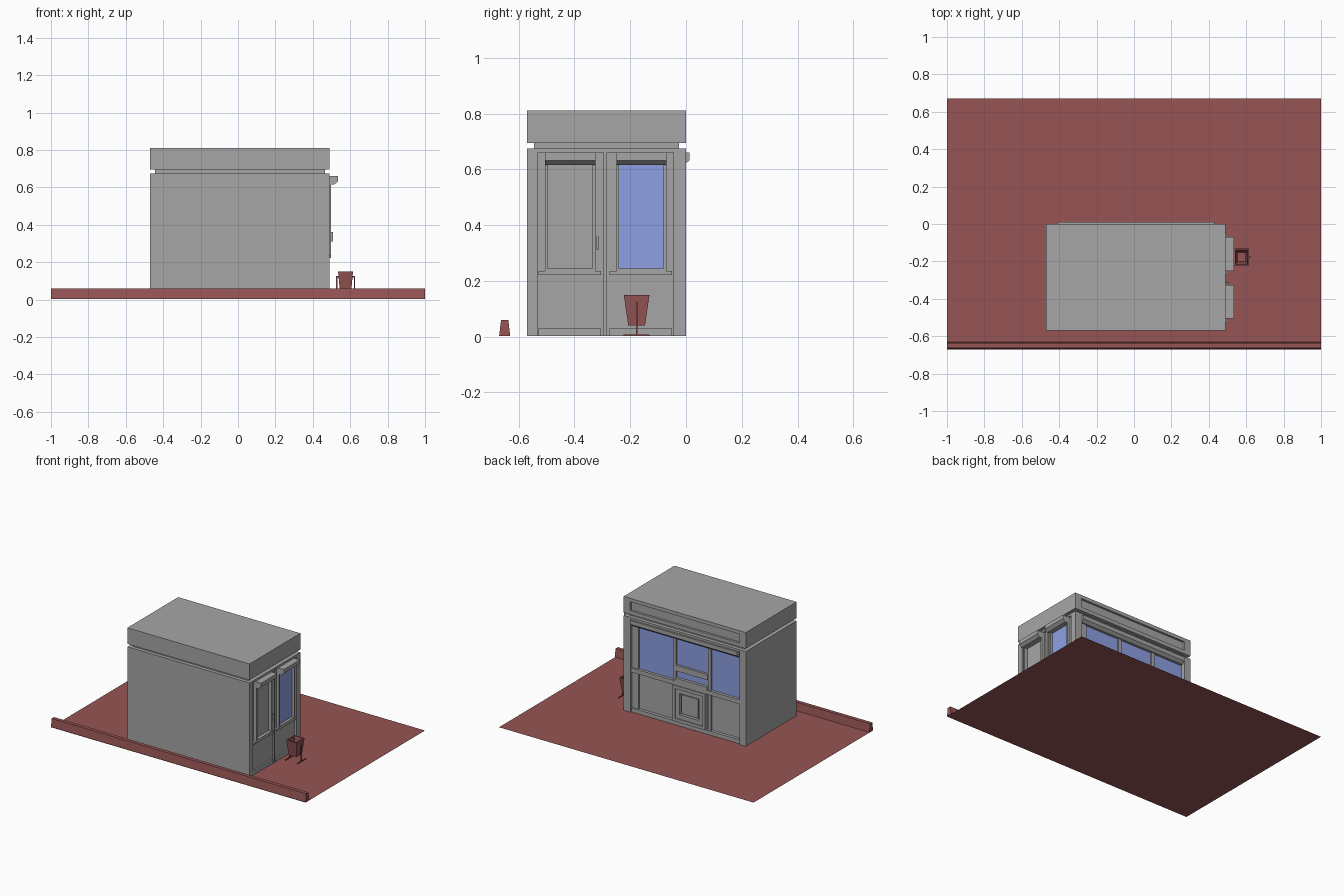
import bpy
import bmesh
from mathutils import Vector

default_cube = bpy.data.objects.get("Cube")
if default_cube:
    bpy.data.objects.remove(default_cube, do_unlink=True)


def make_material(name, colour):
    material = bpy.data.materials.new(name)
    material.use_nodes = True
    material.diffuse_color = (*colour, 1)
    shader = material.node_tree.nodes["Principled BSDF"]
    shader.inputs["Base Color"].default_value = (*colour, 1)
    return material


GREY = make_material("plaster grey", (0.38, 0.38, 0.38))
RED = make_material("paving red", (0.31, 0.09, 0.09))
BLUE = make_material("window blue", (0.27, 0.35, 0.76))

# Main dimensions of the kiosk
LEFT, RIGHT, FRONT, BACK = -0.47, 0.49, -0.57, 0.0
WALL_TOP, FASCIA_BOTTOM, ROOF = 0.675, 0.695, 0.81
FLOOR = 0.002
SIDE_WALL = RIGHT - 0.014
BACK_WALL = BACK - 0.03


def add_object(name, mesh_builder, material):
    mesh = bpy.data.meshes.new(name)
    bm = bmesh.new()
    mesh_builder(bm)
    bmesh.ops.recalc_face_normals(bm, faces=bm.faces)
    bm.to_mesh(mesh)
    bm.free()
    mesh.materials.append(material)
    obj = bpy.data.objects.new(name, mesh)
    bpy.context.scene.collection.objects.link(obj)
    return obj


def box(name, x_range, y_range, z_range, material=GREY):
    ranges = (x_range, y_range, z_range)

    def build(bm):
        bmesh.ops.create_cube(bm, size=1)
        for vert in bm.verts:
            vert.co = Vector([r[1] if c > 0 else r[0] for c, r in zip(vert.co, ranges)])
    return add_object(name, build, material)


def prism(name, profile, start, end, place, material=GREY):
    """Extrude a 2D profile; place maps (u, v, along) to a point."""
    def build(bm):
        loops = [[bm.verts.new(place(u, v, t)) for u, v in profile] for t in (start, end)]
        bm.faces.new(loops[0])
        bm.faces.new(loops[1])
        for i in range(len(profile)):
            j = (i + 1) % len(profile)
            bm.faces.new((loops[0][i], loops[0][j], loops[1][j], loops[1][i]))
    return add_object(name, build, material)


def side_part(name, y_range, z_range, face=RIGHT, material=GREY):
    return box(name, (SIDE_WALL - 0.01, face), y_range, z_range, material)


def back_part(name, x_range, z_range, face=BACK, material=GREY):
    return box(name, x_range, (BACK_WALL - 0.01, face), z_range, material)


def frame(part, name, across, up, width, face):
    """Four bars around a rectangle on a wall."""
    (a, b), (low, high) = across, up
    part(name + "_start", (a, a + width), up, face)
    part(name + "_end", (b - width, b), up, face)
    part(name + "_bottom", (a + width, b - width), (low, low + width), face)
    part(name + "_top", (a + width, b - width), (high - width, high), face)


# Paving and kerb
def paving(bm):
    corners = [(-1, -0.67), (1, -0.67), (1, 0.67), (-1, 0.67)]
    bm.faces.new([bm.verts.new((x, y, 0)) for x, y in corners])


add_object("paving", paving, RED)
prism("kerb", [(-0.67, FLOOR), (-0.63, FLOOR), (-0.637, 0.06), (-0.663, 0.06)],
      -1, 1, lambda u, v, t: (t, u, v), RED)

# Wall core, roof neck and fascia
box("wall_core", (LEFT, SIDE_WALL), (FRONT, BACK_WALL), (FLOOR, WALL_TOP))
box("roof_neck", (LEFT + 0.025, RIGHT - 0.025), (FRONT + 0.025, BACK - 0.025),
    (WALL_TOP, FASCIA_BOTTOM))
box("fascia", (LEFT, RIGHT), (FRONT, BACK - 0.015), (FASCIA_BOTTOM, ROOF))
FASCIA_LOW, FASCIA_HIGH = 0.722, 0.785
for name, z_range in (("lower", (FASCIA_BOTTOM, FASCIA_LOW)), ("upper", (FASCIA_HIGH, ROOF))):
    back_part("fascia_" + name + "_rail", (LEFT, RIGHT), z_range)
for name, x_range in (("right", (LEFT, LEFT + 0.05)), ("left", (RIGHT - 0.05, RIGHT))):
    back_part("fascia_" + name + "_end", x_range, (FASCIA_LOW, FASCIA_HIGH))

# Corner pilasters and slim post on the entrance side
FULL = (FLOOR, WALL_TOP)
side_part("front_corner", (FRONT, FRONT + 0.04), FULL)
box("shared_corner", (RIGHT - 0.055, RIGHT), (BACK - 0.045, BACK), FULL)
back_part("far_corner", (LEFT, LEFT + 0.05), FULL)
side_part("middle_post", (-0.295, -0.283), FULL)
side_part("side_top_rail", (FRONT, BACK), (0.66, WALL_TOP))
back_part("back_top_rail", (LEFT, RIGHT), (0.66, WALL_TOP))

# Canopy section: projection from the wall against height
CANOPY = [(-0.02, 0.618), (0.025, 0.615), (0.045, 0.632), (0.045, 0.66), (-0.02, 0.66)]

# Door and side window share frames, sills and canopies
BAY_LOW = 0.235
for name, start, end in (("door", -0.505, -0.325), ("window", -0.25, -0.07)):
    frame(side_part, name + "_frame", (start, end), (BAY_LOW, 0.66), 0.01, RIGHT + 0.008)
    prism(name + "_canopy", CANOPY, start, end, lambda u, v, t: (RIGHT + u, t, v))
    sill = (start - 0.024, end + 0.02)
    side_part(name + "_sill", sill, (BAY_LOW - 0.013, BAY_LOW), RIGHT + 0.006)
    side_part(name + "_plinth", sill, (FLOOR, 0.03), RIGHT - 0.003)
side_part("window_glass", (-0.24, -0.08), (BAY_LOW + 0.01, 0.62), SIDE_WALL + 0.004, BLUE)
side_part("door_handle", (-0.32, -0.314), (0.31, 0.36), RIGHT + 0.018)

# Shop front: plinth, counter rail, canopy and window posts
OPENING = (LEFT + 0.05, RIGHT - 0.055)
back_part("shop_plinth", OPENING, (FLOOR, 0.03), BACK - 0.008)
back_part("counter_rail", OPENING, (0.285, 0.315), BACK - 0.006)
prism("shop_canopy", [(u - 0.033, v) for u, v in CANOPY], -0.41, 0.43,
      lambda u, v, t: (t, BACK + u, v))
PANES = (("right_pane", -0.415, -0.185), ("middle_pane", -0.16, 0.09), ("left_pane", 0.115, 0.385))
for name, start, end in PANES:
    back_part(name, (start, end), (0.315, 0.63), BACK_WALL + 0.004, BLUE)
POSTS = ((-0.185, -0.16), (0.09, 0.115), (0.385, OPENING[1]))
for number, x_range in enumerate(POSTS):
    back_part("window_post_" + str(number), x_range, (0.03, 0.63), BACK - 0.016)
back_part("hatch_rail", (-0.16, 0.09), (0.385, 0.425), BACK - 0.01)
back_part("hatch_shelf", (-0.16, 0.09), (0.315, 0.335), BACK - 0.006)

# Raised display box with stepped centre
frame(back_part, "display_frame", (-0.15, 0.11), (0.03, 0.285), 0.022, BACK)
frame(back_part, "display_trim", (-0.128, 0.088), (0.052, 0.263), 0.03, BACK - 0.008)
back_part("display_panel", (-0.085, 0.045), (0.09, 0.225), BACK - 0.016)


# Tapered open litter bin hung on a stand
BIN = Vector((0.575, -0.177, 0))


def litter_bin(bm):
    levels = ((0.04, 0.046, 0.15), (0.033, 0.039, 0.15), (0.022, 0.024, 0.05))
    outer = (0.03, 0.03, 0.04)
    signs = ((-1, -1), (1, -1), (1, 1), (-1, 1))
    rings = [[bm.verts.new(BIN + Vector((sx * w, sy * d, z))) for sx, sy in signs]
             for w, d, z in (outer, *levels)]
    for low, high in zip(rings, rings[1:]):
        for i in range(4):
            j = (i + 1) % 4
            bm.faces.new((low[i], low[j], high[j], high[i]))
    bm.faces.new(rings[0])
    bm.faces.new(rings[-1])


add_object("litter_bin", litter_bin, RED)
for name, sign in (("inner", -1), ("outer", 1)):
    x = BIN.x + sign * 0.047
    leg = (x - 0.003, x + 0.003)
    box(name + "_bin_leg", leg, (BIN.y - 0.003, BIN.y + 0.003), (FLOOR, 0.125), RED)
    box(name + "_bin_foot", leg, (BIN.y - 0.047, BIN.y + 0.047), (FLOOR, 0.008), RED)
    pivot = sorted((x, x - sign * 0.014))
    box(name + "_bin_pivot", pivot, (BIN.y - 0.003, BIN.y + 0.003), (0.119, 0.125), RED)
